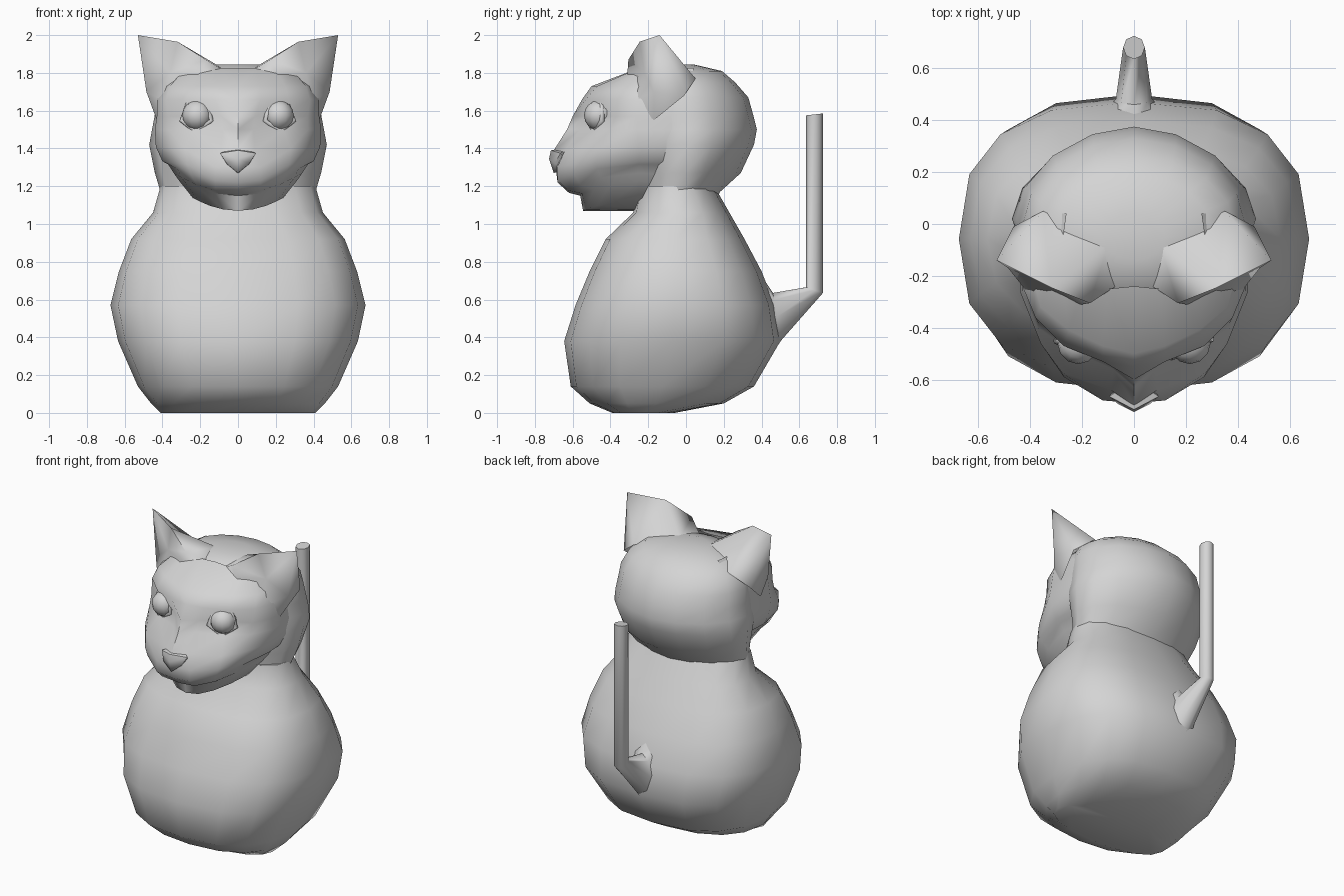
import bpy, bmesh, math
from mathutils import Vector

cube = bpy.data.objects.get("Cube")
if cube:
    bpy.data.objects.remove(cube, do_unlink=True)

grey = bpy.data.materials.new("plain_grey")
grey.use_nodes = True
COLOUR = (0.66, 0.66, 0.66, 1)
grey.diffuse_color = COLOUR
grey.node_tree.nodes["Principled BSDF"].inputs["Base Color"].default_value = COLOUR


def make(name, verts, faces, mirror=False, angle=60):
    """Build a smooth object, optionally mirrored across x."""
    me = bpy.data.meshes.new(name)
    me.from_pydata(verts, [], faces)
    bm = bmesh.new()
    bm.from_mesh(me)
    if mirror:
        geom = bm.verts[:] + bm.edges[:] + bm.faces[:]
        bmesh.ops.mirror(bm, geom=geom, axis='X', merge_dist=0.002)
    bmesh.ops.recalc_face_normals(bm, faces=bm.faces)
    bm.to_mesh(me)
    bm.free()
    me.materials.append(grey)
    ob = bpy.data.objects.new(name, me)
    bpy.context.collection.objects.link(ob)
    bpy.ops.object.select_all(action='DESELECT')
    ob.select_set(True)
    bpy.context.view_layer.objects.active = ob
    bpy.ops.object.shade_smooth_by_angle(angle=math.radians(angle))


def loft(name, rings):
    """Skin closed rings and cap both ends."""
    n = len(rings[0])
    verts = [p for r in rings for p in r]
    faces = [(i * n + k, i * n + (k + 1) % n, (i + 1) * n + (k + 1) % n, (i + 1) * n + k)
             for i in range(len(rings) - 1) for k in range(n)]
    faces += [tuple(range(n)), tuple(range(len(verts) - n, len(verts)))]
    make(name, verts, faces)


def oval(z, hw, front, back, power, n=16):
    """Horizontal ring from half width, front and back y; a low power is squarer."""
    pts = []
    for k in range(n):
        a = 2 * math.pi * k / n
        c, s = math.cos(a), math.sin(a)
        x = math.copysign(abs(c) ** power, c) * hw
        y = math.copysign(abs(s) ** power, s) * (back - front) / 2 + (back + front) / 2
        pts.append((x, y, z))
    return pts


# Pear-shaped body: height, half width, front y, back y, power
body = [(0, .41, -.39, -.06, .9), (.05, .46, -.51, .2, .85), (.14, .53, -.61, .36, .8),
        (.38, .635, -.645, .5, .78), (.57, .675, -.585, .47, .78), (.75, .63, -.51, .40, .78),
        (.92, .565, -.425, .31, .8), (1.06, .45, -.28, .23, .85), (1.2, .41, -.25, .15, .9)]
loft("body", [oval(*r) for r in body])

# Skull
skull = [(1.06, .38, -.25, .12, 1), (1.17, .41, -.27, .18, 1.1), (1.27, .44, -.30, .29, 1.15),
         (1.42, .47, -.32, .36, 1.1), (1.50, .455, -.34, .375, 1.08), (1.58, .44, -.34, .355, 1.05),
         (1.67, .43, -.34, .33, 1.05), (1.75, .39, -.31, .26, 1), (1.81, .30, -.26, .19, 1),
         (1.845, .12, -.14, .04, 1)]
loft("head", [oval(*r) for r in skull])

# Face: height, upward curl of the row, half outline from the centre line round to the side
face = [
    (1.07, 1.2, [(0, -.545), (.08, -.53), (.15, -.47), (.21, -.38), (.24, -.25)]),
    (1.15, .8, [(0, -.56), (.12, -.55), (.2, -.49), (.27, -.40), (.31, -.25)]),
    (1.165, .9, [(0, -.62), (.12, -.625), (.22, -.56), (.30, -.45), (.34, -.25)]),
    (1.22, .7, [(0, -.68), (.12, -.68), (.25, -.59), (.32, -.47), (.37, -.25)]),
    (1.30, .2, [(0, -.69), (.12, -.68), (.27, -.59), (.34, -.48), (.40, -.25)]),
    (1.39, .1, [(0, -.70), (.09, -.64), (.28, -.57), (.36, -.46), (.435, -.25)]),
    (1.50, 0, [(0, -.63), (.08, -.56), (.24, -.49), (.37, -.40), (.44, -.26)]),
    (1.57, 0, [(0, -.60), (.09, -.53), (.22, -.45), (.37, -.38), (.43, -.26)]),
    (1.66, 0, [(0, -.55), (.12, -.53), (.27, -.47), (.38, -.36), (.43, -.24)]),
    (1.73, 0, [(0, -.50), (.12, -.47), (.25, -.41), (.36, -.32), (.39, -.2)]),
    (1.825, 0, [(0, -.24), (.1, -.25), (.2, -.25), (.28, -.2), (.28, -.1)]),
]
verts = [(x, y, z + curl * x * x) for z, curl, row in face
         for x, y in row + [(row[-1][0] - .02, .04)]]
faces = [(6 * i + k, 6 * i + k + 1, 6 * i + k + 7, 6 * i + k + 6)
         for i in range(len(face) - 1) for k in range(5)]
faces.append((0, 1, 2, 3, 4, 5, len(verts)))
verts.append((0, .04, 1.07))
make("face", verts, faces, mirror=True)

# Ears: pointed shells with a hollow front
P = dict(tip=(.53, -.14, 2.0), a=(.32, -.245, 1.965), b=(.17, -.305, 1.87),
         c=(.07, -.24, 1.81), d=(.485, -.17, 1.70), e=(.43, -.17, 1.55),
         g=(.465, -.01, 1.68), h=(.35, .05, 1.77), i=(.1, -.08, 1.835),
         j=(.36, -.22, 1.80), k=(.39, -.29, 1.65), l=(.2, -.31, 1.80))
ear_faces = ["tip a j", "a b j", "b l j", "l k j", "k d j", "d tip j", "tip d g",
             "tip g h", "tip h a", "a h i", "a i b", "b i c", "b c l", "d k e", "d e g"]
keys = list(P)
for side, label in ((1, "left_ear"), (-1, "right_ear")):
    make(label, [(x * side, y, z) for x, y, z in P.values()],
         [tuple(keys.index(w) for w in f.split()) for f in ear_faces], angle=85)

# Eyes with five-sided lids
for side, label in ((1, "left_eye"), (-1, "right_eye")):
    bpy.ops.mesh.primitive_uv_sphere_add(segments=12, ring_count=8, radius=.08,
                                         location=(.215 * side, -.46, 1.575))
    eye = bpy.context.object
    eye.name = label
    eye.data.materials.append(grey)
    bpy.ops.object.shade_smooth()
    bpy.ops.mesh.primitive_torus_add(major_segments=5, minor_segments=6, major_radius=.088,
                                     minor_radius=.014, location=(.218 * side, -.475, 1.575),
                                     rotation=(math.radians(82), math.radians(18), math.radians(22 * side)))
    lid = bpy.context.object
    lid.name = label + "lid"
    lid.data.materials.append(grey)
    bpy.ops.object.shade_smooth()

# Nose: a small downward wedge
make("nose", [(0, -.715, 1.39), (.095, -.665, 1.375), (.06, -.695, 1.32), (0, -.70, 1.27),
              (0, -.725, 1.345), (0, -.6, 1.41), (.05, -.6, 1.3)],
     [(0, 1, 4), (1, 2, 4), (2, 3, 4), (0, 5, 1), (1, 6, 2), (2, 6, 3), (1, 5, 6)],
     mirror=True)

# Tail: flared root, elbow and upright rod; top point, bottom point, half width
tail = [((.35, .80), (.42, .26), .15), ((.46, .635), (.505, .385), .07),
        ((.635, .665), (.725, .635), .042), ((.635, 1.575), (.725, 1.585), .042)]
rings = []
for top, low, hw in tail:
    t, b = Vector((0, *top)), Vector((0, *low))
    rings.append([(t + b) / 2 + (t - b) / 2 * math.cos(q) + Vector((hw * math.sin(q), 0, 0))
                  for q in (k * math.pi / 4 for k in range(8))])
loft("tail", rings)
